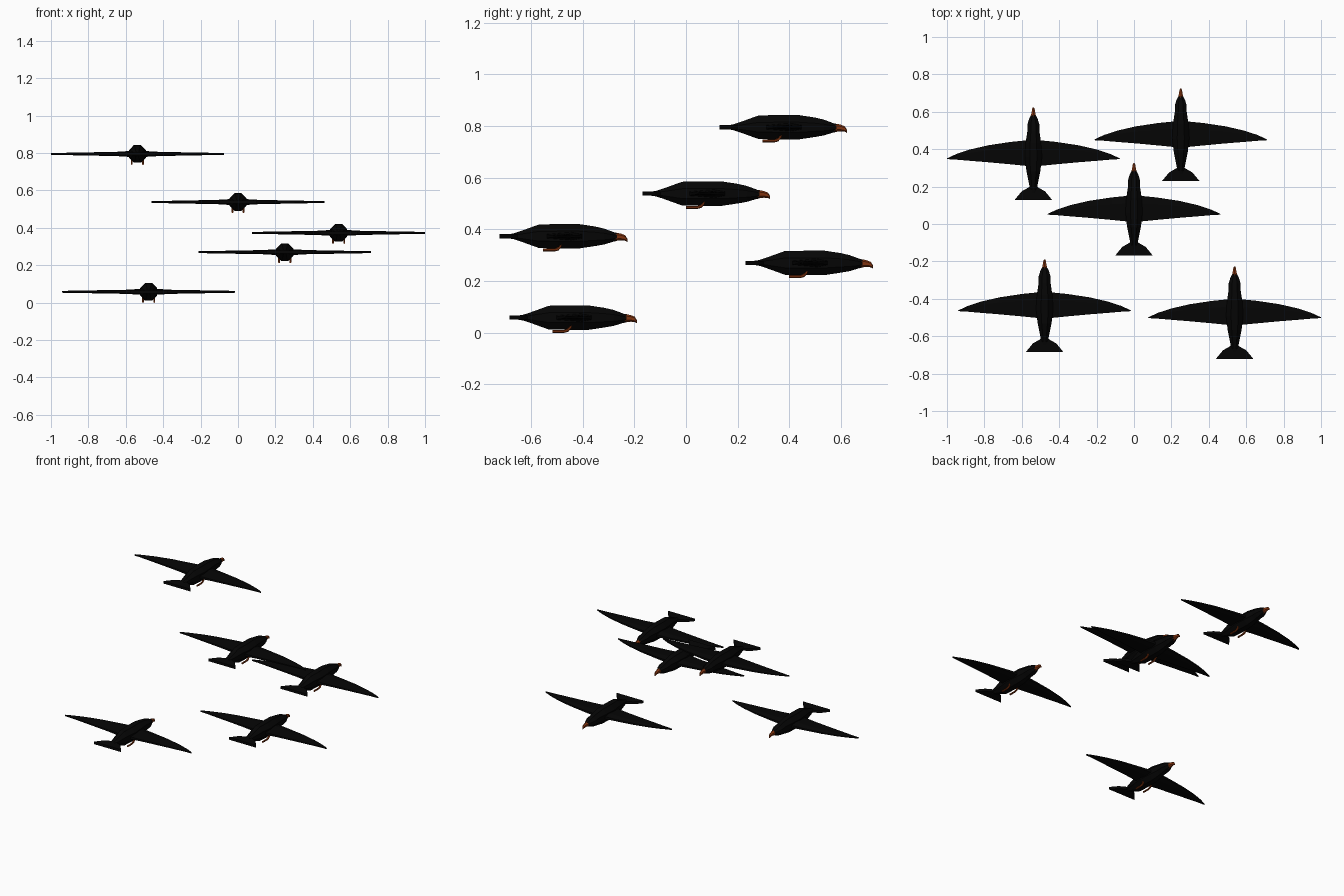
import bpy, bmesh, math
from mathutils import Vector

cube = bpy.data.objects.get("Cube")
if cube:
    bpy.data.objects.remove(cube, do_unlink=True)


def material(name, rgb):
    m = bpy.data.materials.new(name)
    m.use_nodes = True
    m.diffuse_color = (*rgb, 1)
    m.node_tree.nodes["Principled BSDF"].inputs["Base Color"].default_value = (*rgb, 1)
    return m


black = material("black feathers", (0.0016, 0.0016, 0.0016))
rust = material("rust beak and legs", (0.23, 0.035, 0.005))


def finish(bm, name, mat):
    bmesh.ops.recalc_face_normals(bm, faces=bm.faces)
    mesh = bpy.data.meshes.new(name)
    bm.to_mesh(mesh)
    bm.free()
    mesh.materials.append(mat)
    return mesh


def bridge(bm, rings):
    """Skin a row of equal rings and cap both ends."""
    n = len(rings[0])
    loops = [[bm.verts.new(p) for p in ring] for ring in rings]
    for a, b in zip(loops, loops[1:]):
        for i in range(n):
            j = (i + 1) % n
            bm.faces.new((a[i], a[j], b[j], b[i]))
    bm.faces.new(loops[0])
    bm.faces.new(loops[-1])


def loft(bm, stations, sides, x=0):
    """Stations along y: (y, z, half width, half height)."""
    k = 1 / math.cos(math.pi / sides)
    angles = [(i + 0.5) * math.tau / sides for i in range(sides)]
    bridge(bm, [[Vector((x + w * k * math.cos(a), y, z + h * k * math.sin(a)))
                 for a in angles] for y, z, w, h in stations])


# Body and head: eight-sided spindle
bm = bmesh.new()
loft(bm, [(-0.14, 0, 0.015, 0.007), (-0.115, 0, 0.018, 0.011),
          (-0.09, 0, 0.022, 0.019), (-0.015, 0, 0.037, 0.046),
          (0.06, 0, 0.046, 0.047), (0.14, 0, 0.041, 0.047),
          (0.2, 0, 0.032, 0.038), (0.235, -0.001, 0.032, 0.031),
          (0.265, -0.002, 0.023, 0.021), (0.288, -0.002, 0.011, 0.012)], 8)
body = finish(bm, "body", black)

# Hooked beak
bm = bmesh.new()
loft(bm, [(0.272, -0.003, 0.015, 0.016), (0.288, -0.002, 0.012, 0.013),
          (0.303, -0.003, 0.009, 0.011), (0.318, -0.007, 0.007, 0.009),
          (0.326, -0.016, 0.003, 0.005)], 6)
beak = finish(bm, "beak", rust)

# Wings: blunt-edged sections at (x, leading y, trailing y, half thickness)
half_wing = [(0.02, 0.152, 0.012, 0.017), (0.12, 0.142, 0.022, 0.011),
             (0.24, 0.124, 0.033, 0.009), (0.34, 0.101, 0.041, 0.007),
             (0.41, 0.078, 0.047, 0.006), (0.462, 0.054, 0.05, 0.005)]
bm = bmesh.new()
for side in (-1, 1):
    rings = []
    for x, lead, trail, t in half_wing:
        crest = lead * 0.7 + trail * 0.3
        upper = [(lead, t * 0.5), (crest, t), (trail, t * 0.5)]
        section = upper + [(y, -z) for y, z in reversed(upper)]
        rings.append([(side * x, y, z) for y, z in section])
    bridge(bm, rings)
wings = finish(bm, "wings", black)

# Fanned tail plate
half_tail = [(0.015, -0.095), (0.035, -0.107), (0.062, -0.122), (0.1, -0.168)]
outline = half_tail + [(-x, y) for x, y in reversed(half_tail)]
bm = bmesh.new()
bridge(bm, [[(x, y, z) for x, y in outline] for z in (-0.008, 0.008)])
tail = finish(bm, "tail", black)

# Legs swept back beneath the belly
bm = bmesh.new()
for x in (-0.03, 0.03):
    loft(bm, [(0.0, -0.053, 0.005, 0.005), (0.045, -0.053, 0.005, 0.005),
              (0.06, -0.048, 0.005, 0.006), (0.072, -0.034, 0.005, 0.006)], 6, x)
legs = finish(bm, "legs", rust)

# The flock: one set of shared parts per bird
flock = {"middle": (0, 0, 0.538), "highest": (-0.538, 0.297, 0.795),
         "leading": (0.25, 0.398, 0.27), "lowest": (-0.478, -0.516, 0.058),
         "rear": (0.538, -0.553, 0.373)}
for place, position in flock.items():
    for part in (body, beak, wings, tail, legs):
        ob = bpy.data.objects.new(f"{place}_bird_{part.name}", part)
        ob.location = position
        bpy.context.scene.collection.objects.link(ob)
